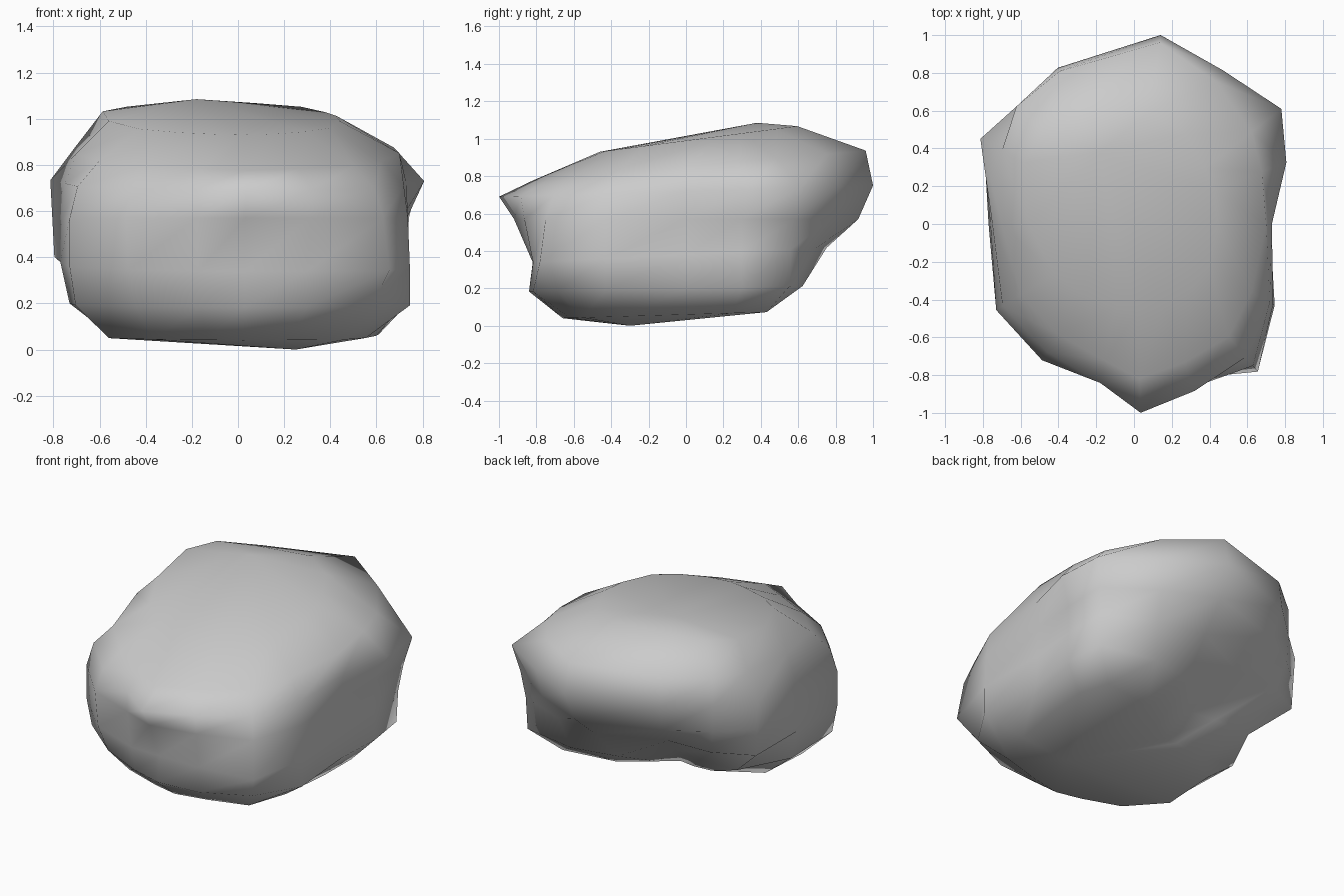
import bpy, bmesh
from math import radians, cos, sin

# directions of the ring points, in degrees around z
ANGLES = (0, 22, 38, 60, 82, 116, 135, 151, 180, 212, 236, 258, 272, 290, 310, 330)

# boulder cross-sections, bottom to top: height, tilt along y, radius per direction
RINGS = [
    (.06, .03, (.60, .66, .70, .44, .24, .17, .24, .33, .55, .66, .66, .64, .66, .66, .72, .64)),
    (.20, .02, (.72, .80, .90, .72, .57, .34, .46, .66, .73, .83, .79, .80, .84, .87, .90, .86)),
    (.38, .05, (.72, .79, .91, .80, .76, .64, .80, .91, .77, .86, .85, .83, .82, .87, 1.02, .86)),
    (.57, .00, (.71, .79, .94, .90, .93, .85, .87, .92, .76, .86, .87, .86, .92, .92, .98, .85)),
    (.72, .03, (.73, .87, .99, .94, 1.01, .92, .88, .93, .75, .82, .82, .86, 1.0, .94, .92, .83)),
    (.85, .09, (.70, .73, .79, .87, .97, .90, .88, .80, .70, .71, .71, .74, .82, .78, .78, .72)),
    (.99, .13, (.44, .46, .48, .55, .60, .60, .68, .67, .56, .50, .46, .45, .46, .46, .46, .46)),
]

bm = bmesh.new()
loops = []
for height, tilt, radii in RINGS:
    loop = []
    for a, r in zip(ANGLES, radii):
        x, y = r * cos(radians(a)), r * sin(radians(a))
        loop.append(bm.verts.new((x, y, height + tilt * y)))
    loops.append(loop)

# side skin
n = len(ANGLES)
for low, high in zip(loops, loops[1:]):
    for i in range(n):
        j = (i + 1) % n
        bm.faces.new((low[i], low[j], high[j], high[i]))

# underside and crown
bottom = bm.verts.new((.25, -.3, 0))
crown = bm.verts.new((-.18, .38, 1.085))
for i in range(n):
    j = (i + 1) % n
    bm.faces.new((bottom, loops[0][j], loops[0][i]))
    bm.faces.new((crown, loops[-1][i], loops[-1][j]))

bmesh.ops.recalc_face_normals(bm, faces=bm.faces)
for f in bm.faces:
    f.smooth = True
mesh = bpy.data.meshes.new("boulder")
bm.to_mesh(mesh)
bm.free()
boulder = bpy.data.objects.new("boulder", mesh)
bpy.context.collection.objects.link(boulder)
